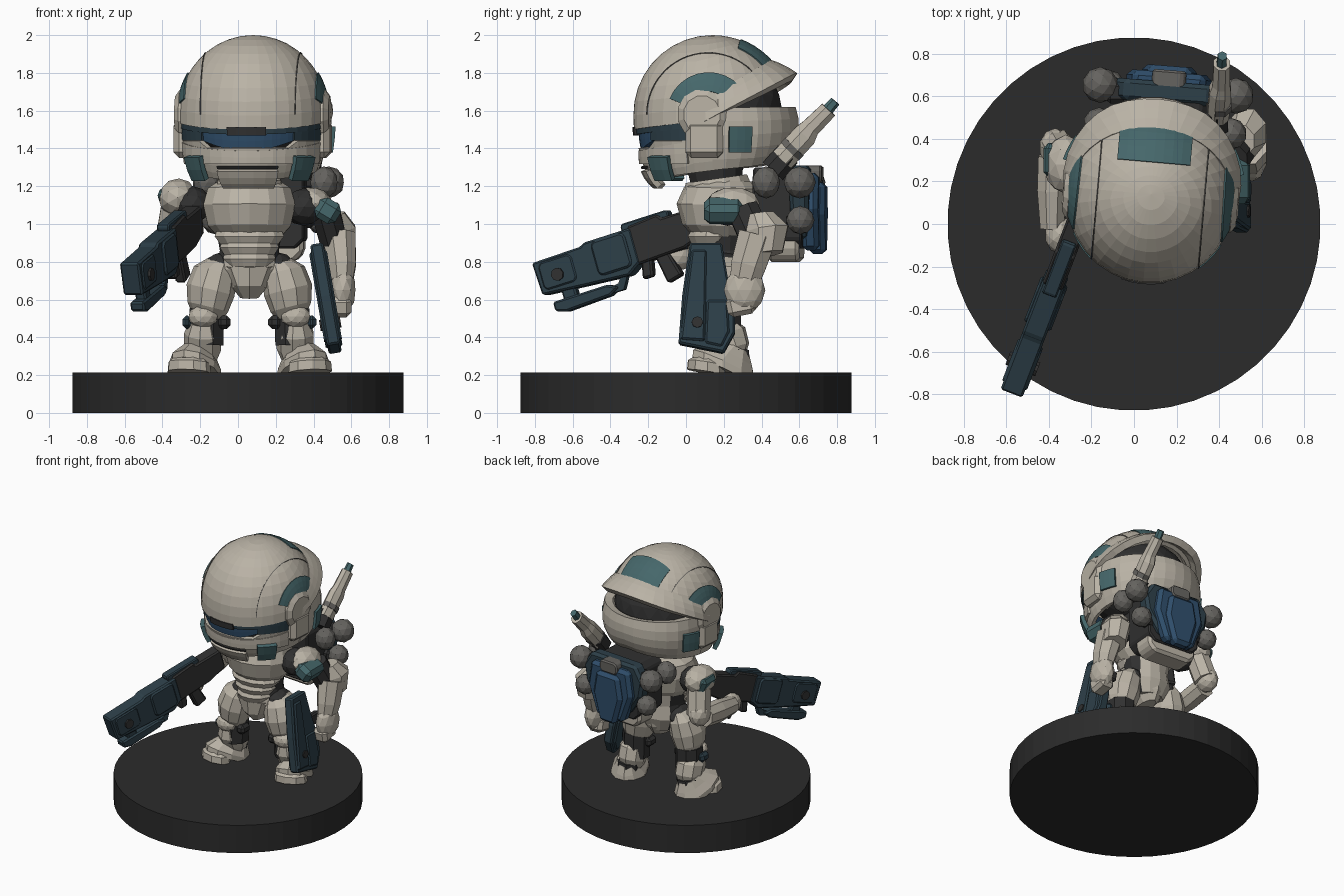
import bpy, bmesh, math
from mathutils import Vector, Matrix
from math import sin, cos, radians, pi

if "Cube" in bpy.data.objects:
    bpy.data.objects.remove(bpy.data.objects["Cube"])

def mat(name, r, g, b):
    m = bpy.data.materials.new(name)
    m.diffuse_color = (r, g, b, 1)
    m.use_nodes = True
    m.node_tree.nodes["Principled BSDF"].inputs["Base Color"].default_value = m.diffuse_color
    return m
TAN = mat("tan armour", .49, .45, .38)
TEAL = mat("teal panel", .06, .135, .145)
GUN = mat("slate gun metal", .026, .05, .066)
BLUE = mat("blue glass", .028, .075, .145)
DARK = mat("dark joint", .03, .03, .03)
GREY = mat("warm grey", .13, .125, .115)
BASE = mat("base black", .024, .024, .024)

def mk(name, verts, faces, mats, M=None, rule=None, fix=True, bevel=0, solid=None):
    me = bpy.data.meshes.new(name)
    me.from_pydata([tuple(v) for v in verts], [], faces)
    if fix:
        bm = bmesh.new(); bm.from_mesh(me)
        bmesh.ops.recalc_face_normals(bm, faces=bm.faces)
        bm.to_mesh(me); bm.free()
    for m in (mats if isinstance(mats, (list, tuple)) else [mats]):
        me.materials.append(m)
    if rule:
        for p in me.polygons:
            p.material_index = rule(p.center, p.normal)
    ob = bpy.data.objects.new(name, me)
    bpy.context.collection.objects.link(ob)
    if M: ob.matrix_world = M
    if bevel:
        b = ob.modifiers.new("bevel", 'BEVEL'); b.width = bevel; b.segments = 1
    if solid:
        s = ob.modifiers.new("thick", 'SOLIDIFY'); s.thickness, s.offset = solid
    return ob

def loft(name, secs, mats, n=10, rule=None):
    """Rings (x,y,z,rx,ry) stacked along the line from the first to the last."""
    ax = Vector(secs[-1][:3]) - Vector(secs[0][:3])
    q = Vector((0, 0, 1)).rotation_difference(ax.normalized())
    V = [Vector(s[:3]) + q @ Vector((s[3]*cos(2*pi*(i+.5)/n), s[4]*sin(2*pi*(i+.5)/n), 0))
         for s in secs for i in range(n)]
    F = [(k*n+i, k*n+(i+1) % n, (k+1)*n+(i+1) % n, (k+1)*n+i)
         for k in range(len(secs)-1) for i in range(n)]
    F += [tuple(range(n)), tuple(range(len(V)-n, len(V)))]
    return mk(name, V, F, mats, rule=rule)

def blob(name, loc, size, m, sub=2, rot=(0, 0, 0)):
    bm = bmesh.new(); bmesh.ops.create_icosphere(bm, subdivisions=sub, radius=1)
    me = bpy.data.meshes.new(name); bm.to_mesh(me); bm.free()
    me.materials.append(m)
    ob = bpy.data.objects.new(name, me); bpy.context.collection.objects.link(ob)
    ob.location, ob.scale, ob.rotation_euler = loc, size, rot

def prism(name, pts, t, m, M, off=0, bevel=.01):
    """Side profile in local x,z extruded along local y."""
    n = len(pts)
    V = [(x, off+s*t/2, z) for s in (-1, 1) for x, z in pts]
    F = [tuple(range(n)), tuple(range(n, 2*n))] + [(i, (i+1) % n, n+(i+1) % n, n+i) for i in range(n)]
    return mk(name, V, F, m, M, bevel=bevel)

def rect(x0, x1, z0, z1, c=0):
    if not c: return [(x0, z0), (x1, z0), (x1, z1), (x0, z1)]
    return [(x0+c, z0), (x1-c, z0), (x1, z0+c), (x1, z1-c), (x1-c, z1), (x0+c, z1), (x0, z1-c), (x0, z0+c)]

def box(name, loc, size, m, rot=(0, 0, 0), bevel=.02):
    M = Matrix.Translation(loc) @ Matrix.Rotation(rot[2], 4, 'Z') @ Matrix.Rotation(rot[1], 4, 'Y') @ Matrix.Rotation(rot[0], 4, 'X')
    return prism(name, rect(-size[0]/2, size[0]/2, -size[2]/2, size[2]/2), size[1], m, M, bevel=bevel)

# Display base
loft("display_base", [(0, 0, 0, .877, .877), (0, 0, .215, .877, .877)], BASE, 48)

# Helmet: patches of one egg-shaped surface, azimuth 0 = front
RX, RY, RZ = .40, .42, .42
HM = Matrix.Translation((.08, .14, 1.58)) @ Matrix.Rotation(radians(-5), 4, 'Z')
def surf(a, e, r):
    a, e = radians(a), radians(e)
    h = r*cos(e)**(1 if e > 0 else .35)
    return (RX*h*sin(a), -RY*h*cos(a), RZ*r*sin(e))
def ang(x, y, z):
    return math.degrees(math.atan2(x/RX, -y/RY)), math.degrees(math.asin(max(-1, min(1, z/RZ))))
def patch(name, fn, m, nu=12, nv=3, solid=(.03, -1)):
    V = [surf(*fn(i/nu, j/nv)) for j in range(nv+1) for i in range(nu+1)]
    F = [(j*(nu+1)+i, j*(nu+1)+i+1, (j+1)*(nu+1)+i+1, (j+1)*(nu+1)+i) for j in range(nv) for i in range(nu)]
    return mk(name, V, F, m, HM, fix=False, solid=solid)
def mix(a, b, t): return a + (b-a)*t
def rim(a):   # lower edge of the dome: dips at the front, rises to the back
    a = 180-abs(180-abs(a))
    return -6 - 5*max(0, cos(radians(a*1.2))) + 36*sin(max(0, (a-80)/100)*pi/2)
def jaw(a): return -62 + 29*abs(a)/180

blob("helmet_inner", (.08, .15, 1.6), (.35, .36, .31), DARK, 3)
patch("helmet_dome", lambda u, v: (mix(-180, 180, u), mix(rim(mix(-180, 180, u)), 89.9, v), 1), TAN, 32, 10)
def brim(u, v):
    a = mix(80, 280, u)
    return a, rim(a) + mix(-4, 13, v), 1.01 + mix(.18, 0, v)*min(1, 3*u, 3-3*u)
patch("helmet_brim", brim, TAN, 20, 3, (.05, -1))
patch("helmet_back_shell", lambda u, v: (mix(95, 265, u), mix(jaw(180-abs(180-mix(95, 265, u)))+1, 5, v),
      .98+(.03+.09*sin(v*2.6))*min(1, 5*u, 5-5*u)), TAN, 16, 5, (.06, -1))
patch("visor", lambda u, v: (mix(-42, 42, u), mix(-20-9*sin(u*pi), -13, v), .945), BLUE, 12, 2)
patch("visor_upper_frame", lambda u, v: (mix(-74, 74, u), rim(mix(-74, 74, u))+mix(-4, 0, v), .985), GUN, 14, 1)
patch("visor_brow", lambda u, v: (mix(-15, 15, u), mix(-15, -9, v), 1.015), DARK, 4, 1)
patch("jaw_guard", lambda u, v: (mix(-115, 115, u), mix(jaw(mix(-115, 115, u)),
      -26 if abs(u-.5) < .17 else (-20 if abs(u-.5) < .34 else -10), v), .97), TAN, 26, 4)
patch("jaw_upper_ridge", lambda u, v: (mix(-75, 75, u), mix(-38, -21-7*sin(u*pi), v), mix(1.01, .98, v)), TAN, 14, 2)
patch("chin_plate", lambda u, v: (mix(-27, 27, u), mix(-66, -45, v), 1.02), TAN, 5, 3)
patch("chin_seam", lambda u, v: (mix(-27, 27, u), mix(-43.5, -41.5, v), .99), DARK, 5, 1, (.01, 0))
patch("crown_panel", lambda u, v: (*ang(mix(.17, -.17, u), mix(.32, .15, v),
      .42*math.sqrt(max(0, 1-(mix(.17, -.17, u)/.4)**2-(mix(.32, .15, v)/.42)**2))), 1.008), TEAL, 8, 5, (.006, 0))
for s, side in ((-1, "left"), (1, "right")):
    patch(side+"_visor_corner", lambda u, v: (s*mix(40, 76, u), mix(-20, -9, v), .95), GUN, 5, 1, (.02, 0))
    patch(side+"_cheek_panel", lambda u, v: (s*mix(40, 60, u), mix(-53, -31, v), 1.03), TEAL, 3, 2, (.03, 0))
    patch(side+"_rear_jaw_panel", lambda u, v: (s*mix(106, 122, u), mix(-26, -8, v), 1.09), TEAL, 3, 2, (.02, 0))
    def arc(u, v):   # curved panel above the ear
        t, r = radians(mix(28, 158, u)), mix(.12, .22, v)
        y, z = .01+r*cos(t), r*sin(t)
        return (*ang(s*RX*math.sqrt(1-(y/RY)**2-(z/RZ)**2), y, z), 1.008)
    patch(side+"_ear_arc_panel", arc, TEAL, 10, 3, (.008, 0))
    def seam(u, v):
        t, x = radians(mix(0, 140, u)), s*(.25+.004*v)
        k = .42*math.sqrt(1-(x/RX)**2)
        return (*ang(x, -k*cos(t), k*sin(t)), 1.003)
    patch(side+"_dome_seam", seam, GREY, 24, 1, (.004, 0))
    # Ear cover with its lower block
    ear = loft(side+"_ear_cover", [(s*.28, -.02, 0, .135, .135), (s*.385, -.02, 0, .135, .135), (s*.41, -.02, 0, .1, .1)], TAN, 12)
    ear.matrix_world = HM
    low = box(side+"_ear_block", (0, 0, 0), (.11, .2, .2), TAN, bevel=.03)
    low.matrix_world = HM @ Matrix.Translation((s*.36, -.01, -.13))

# Torso
CX = .06
loft("neck", [(CX, .17, 1.15, .13, .13), (CX, .15, 1.34, .16, .16)], DARK, 12)
loft("collar", [(CX, .17, 1.17, .19, .19), (CX, .16, 1.24, .17, .17)], TAN, 12)
loft("chest_armour", [(CX, .19, .93, .17, .15), (CX, .18, .99, .225, .2), (CX, .175, 1.1, .25, .225),
                      (CX, .19, 1.19, .225, .2), (CX, .2, 1.23, .16, .15)], TAN, 14)
loft("waist", [(CX, .2, .66, .12, .12), (CX, .2, .76, .18, .16), (CX, .2, .86, .16, .15), (CX, .2, .97, .18, .16)],
     [DARK, TAN], 14, lambda c, n: 1 if abs(n.x) < .75 else 0)
for i, (z, w) in enumerate(((.93, .2), (.87, .17), (.81, .15))):   # belly plates
    loft("belly_plate_%d" % i, [(CX, .14, z-.035, w*.8, .115), (CX, .14, z+.005, w*.95, .135), (CX, .14, z+.03, w*.9, .12)], TAN, 12)
loft("groin_guard", [(CX, .2, .61, .05, .1), (CX, .19, .68, .11, .15), (CX, .19, .78, .17, .16)], TAN, 10)

# Legs
for s, side in ((-1, "left"), (1, "right")):
    X = lambda d: CX + s*d
    blob(side+"_hip_joint", (X(.15), .2, .77), (.09, .11, .08), DARK)
    loft(side+"_thigh", [(X(.15), .2, .81, .06, .09), (X(.18), .19, .75, .115, .13), (X(.205), .18, .65, .13, .14),
                         (X(.22), .18, .56, .11, .12), (X(.225), .19, .51, .08, .09)], TAN, 10)
    loft(side+"_knee_joint", [(X(.23), .2, .36, .1, .1), (X(.225), .2, .55, .1, .1)], DARK, 8)
    blob(side+"_knee_pad", (X(.245), .12, .51), (.08, .06, .06), TAN)
    box(side+"_inner_knee_hinge", (X(.135), .17, .48), (.07, .1, .07), DARK)
    box(side+"_outer_knee_hinge", (X(.33), .17, .48), (.05, .09, .07), GUN)
    loft(side+"_shin", [(X(.25), .23, .27, .075, .085), (X(.245), .23, .34, .1, .11), (X(.245), .2, .42, .1, .12), (X(.245), .17, .48, .075, .08)], TAN, 9)
    loft(side+"_ankle", [(X(.265), .24, .24, .09, .1), (X(.255), .24, .33, .09, .1)], DARK, 8)
    M = Matrix.Translation((X(.285), .2, .215)) @ Matrix.Rotation(.36*s, 4, 'Z')
    f = loft(side+"_boot", [(0, 0, 0, .13, .195), (0, 0, .04, .13, .19), (0, .03, .085, .1, .145), (0, .06, .13, .075, .09)], TAN, 10)
    t = loft(side+"_toe_cap", [(0, -.1, 0, .12, .1), (0, -.1, .05, .115, .095), (0, -.085, .085, .075, .06)], TAN, 9)
    f.matrix_world = t.matrix_world = M

# Right-hand-side arm hanging down
blob("right_shoulder_joint", (.35, .22, 1.09), (.11, .12, .1), DARK)
blob("right_shoulder_pad", (.41, .25, 1.11), (.1, .14, .08), TAN, 2, (0, .6, 0))
box("right_shoulder_plate", (.475, .2, 1.07), (.13, .21, .12), TEAL, (0, .55, 0), .03)
loft("right_upper_arm", [(.51, .38, .9, .08, .09), (.46, .3, 1.08, .08, .09)], DARK, 8)
loft("right_elbow_guard", [(.54, .42, .84, .085, .1), (.53, .43, .97, .1, .12), (.5, .39, 1.05, .07, .08)], TAN, 8)
loft("right_forearm", [(.55, .31, .7, .065, .085), (.55, .33, .78, .08, .1), (.535, .38, .94, .095, .11)], TAN, 8)
blob("right_fist", (.555, .31, .65), (.07, .11, .125), TAN)
box("right_fingers", (.54, .29, .57), (.12, .15, .11), TAN, (.2, 0, 0), .025)

# Left-hand-side arm bent forward
blob("left_shoulder_joint", (-.24, .24, 1.1), (.1, .12, .1), DARK)
blob("left_shoulder_pad", (-.32, .28, 1.14), (.105, .14, .1), TAN, 2, (0, -.5, 0))
box("left_shoulder_plate", (-.385, .3, 1.13), (.06, .16, .12), TEAL, (0, -.4, 0), .025)
loft("left_upper_arm", [(-.36, .36, .9, .085, .09), (-.33, .31, 1.08, .085, .09)], TAN, 8)
blob("left_elbow_guard", (-.37, .36, .91), (.075, .09, .09), TAN)
loft("left_forearm", [(-.38, .32, .88, .075, .08), (-.385, .16, .86, .075, .085), (-.385, -.02, .84, .06, .065)], TAN, 8)
blob("left_fist", (-.35, -.05, .83), (.07, .09, .08), TAN)

# Long gun pointing forward and down; local x runs to the muzzle
d = Vector((-.30, -.78, -.25)).normalized()
yv = Vector((0, 0, 1)).cross(d).normalized()
G = Matrix.Translation((-.27, 0, .965)) @ Matrix((d, yv, d.cross(yv))).transposed().to_4x4()
prism("long_gun_body", [(.28, -.09), (.36, -.14), (.62, -.12), (.86, -.1), (.87, .08), (.58, .085), (.56, .1), (.28, .1)], .11, GUN, G)
prism("long_gun_mid_sleeve", rect(.32, .52, -.1, .09, .02), .135, GUN, G)
prism("long_gun_muzzle_sleeve", rect(.64, .84, -.085, .07, .02), .125, GUN, G)
prism("long_gun_receiver", [(-.12, -.05), (.02, -.09), (.3, -.1), (.3, .11), (.12, .125), (.1, .1), (-.12, .1)], .1, DARK, G)
prism("long_gun_top_rail", rect(.06, .34, .09, .135, .01), .07, GUN, G)
prism("long_gun_under_barrel", [(.5, -.21), (.76, -.22), (.82, -.2), (.82, -.15), (.5, -.15), (.44, -.18)], .08, GUN, G)
prism("under_barrel_link", rect(.68, .76, -.17, -.08), .06, GUN, G)
prism("trigger_guard", [(.32, -.1), (.36, -.1), (.42, -.2), (.52, -.2), (.52, -.17), (.44, -.16), (.4, -.1), (.4, -.08), (.32, -.08)], .04, GUN, G, bevel=0)
prism("long_gun_grip", [(.12, -.08), (.2, -.08), (.17, -.24), (.08, -.22)], .06, DARK, G)
prism("long_gun_foregrip", [(.22, -.08), (.28, -.08), (.3, -.18), (.24, -.18)], .06, DARK, G)
for s in (-1, 1):
    prism("long_gun_bolt", [(.74+.035*cos(i*pi/4), -.02+.035*sin(i*pi/4)) for i in range(8)], .02, DARK, G, s*.065, 0)

# Short gun held pointing down
P = Matrix.Translation((.463, 0, .62)) @ Matrix.Rotation(-.17, 4, 'Y') @ Matrix.Rotation(pi/2, 4, 'Z')
prism("short_gun_body", [(.02, .28), (.19, .28), (.22, .1), (.26, -.06), (.26, -.2), (.2, -.31), (-.04, -.26), (-.02, 0)], .07, GUN, P)
prism("short_gun_slide", [(.03, .24), (.11, .24), (.1, -.25), (-.03, -.24)], .095, GUN, P)
prism("short_gun_barrel_block", [(.11, -.03), (.22, -.03), (.23, -.2), (.19, -.28), (.1, -.26)], .09, GUN, P)
prism("short_gun_grip", rect(.2, .33, .0, .08), .05, DARK, P)
for s in (-1, 1):
    prism("short_gun_bolt", [(.06+.03*cos(i*pi/4), -.15+.03*sin(i*pi/4)) for i in range(8)], .012, DARK, P, s*.05, 0)

# Backpack
B = Matrix.Translation((.11, .0, 0)) @ Matrix.Rotation(-.08, 4, 'Z')
prism("pack_frame", rect(-.21, .21, .87, 1.3, .05), .26, DARK, B, .5)
prism("pack_shell", [(-.14, .92), (.14, .92), (.25, 1.08), (.27, 1.2), (.2, 1.31), (-.2, 1.31), (-.27, 1.2), (-.25, 1.08)], .1, GUN, B, .62, .02)
prism("pack_cover", [(-.12, .86), (.12, .86), (.2, 1.08), (.17, 1.27), (-.17, 1.27), (-.2, 1.08)], .09, BLUE, B, .67, .025)
prism("pack_spine", [(-.07, .84), (.07, .84), (.13, 1.05), (.1, 1.22), (-.1, 1.22), (-.13, 1.05)], .09, BLUE, B, .7, .025)
prism("pack_cap", rect(-.08, .08, 1.22, 1.31, .02), .09, GREY, B, .68)
prism("pack_lower_block", rect(-.2, .2, .8, 1.0, .05), .17, TAN, B, .53, .02)
for s, side in ((-1, "left"), (1, "right")):
    for z, r, x in ((1.22, .085, .32), (1.02, .075, .28)):
        blob(side+"_pack_tank", B @ Vector((s*x, .63, z)), (r, r, r), GREY)
        box(side+"_tank_bracket", B @ Vector((s*(x-.09), .6, z)), (.12, .1, .08), DARK)
    blob(side+"_pack_strap_pod", B @ Vector((s*.31, .45, 1.22)), (.075, .075, .085), GREY)

# Slung handle rising behind the shoulder
loft("handle_socket", [(.39, .46, 1.28, .06, .07), (.39, .54, 1.37, .06, .07)], DARK, 6)
loft("handle_shaft", [(.395, .51, 1.34, .055, .07), (.405, .63, 1.47, .055, .07), (.41, .66, 1.51, .045, .055), (.413, .755, 1.605, .042, .05)], TAN, 8)
loft("handle_band", [(.403, .55, 1.385, .058, .073), (.405, .575, 1.41, .058, .073)], GREY, 8)
loft("handle_tip", [(.41, .73, 1.58, .028, .032), (.415, .79, 1.65, .024, .028)], TEAL, 6)
